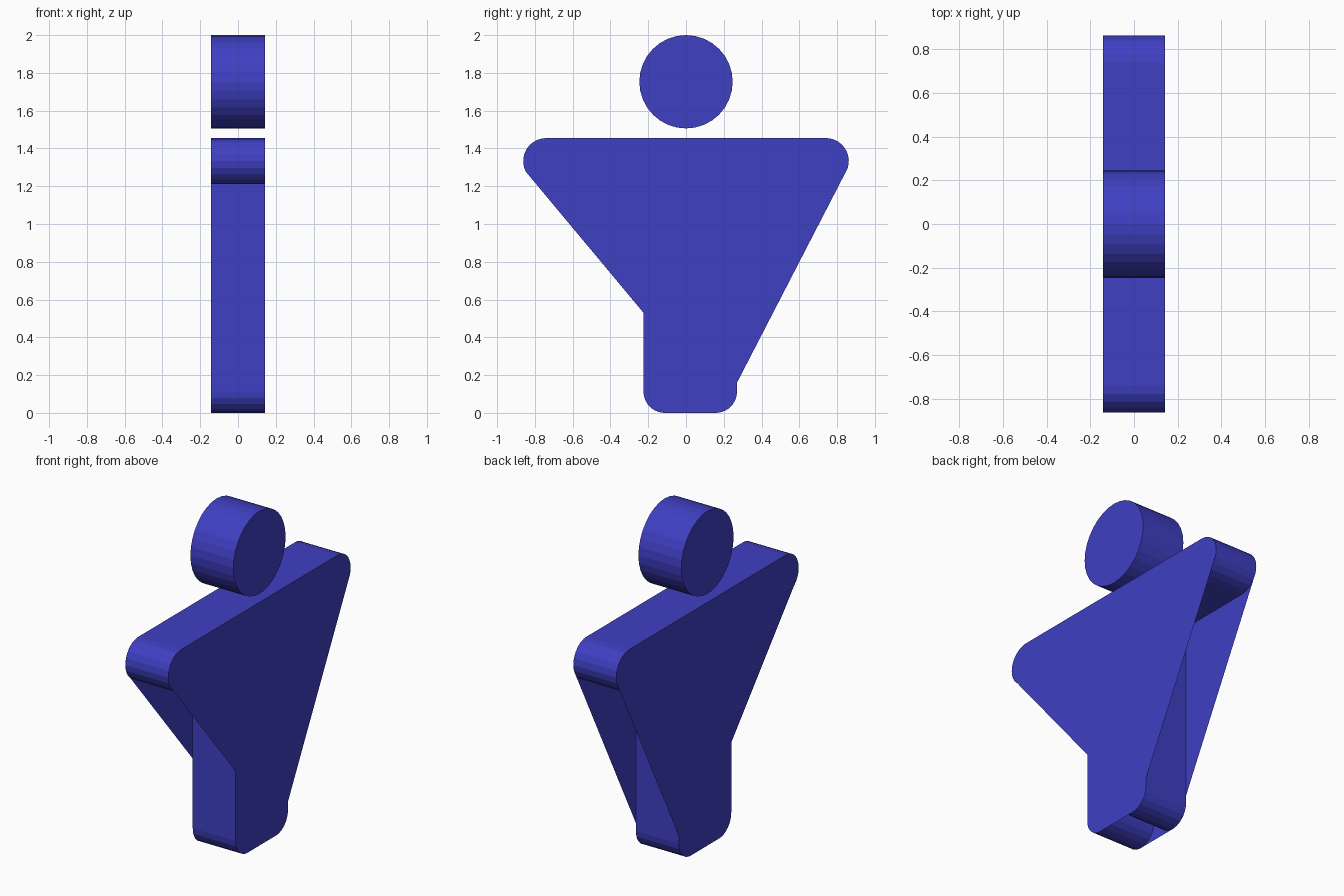
import bpy, bmesh, math

if "Cube" in bpy.data.objects:
    bpy.data.objects.remove(bpy.data.objects["Cube"])

HALF = 0.142          # half thickness along x
ARM_Y, ARM_Z, ARM_R = 0.74, 1.333, 0.122
LEG_R = 0.113
LEFT_LEG, RIGHT_LEG = -0.112, 0.157
CROTCH = 0.69

blue = bpy.data.materials.new("blue")
blue.diffuse_color = (0.05, 0.05, 0.55, 1)
blue.use_nodes = True
blue.node_tree.nodes["Principled BSDF"].inputs["Base Color"].default_value = blue.diffuse_color


def arc(cy, cz, r, a0, a1, n=10):
    """Points of a circular arc in the y-z plane, angles in degrees."""
    angles = [math.radians(a0 + (a1 - a0) * i / n) for i in range(n + 1)]
    return [(cy + r * math.cos(a), cz + r * math.sin(a)) for a in angles]


def add_walls(bm, outline):
    """Closed strip of side walls, outline given counter-clockwise."""
    front = [bm.verts.new((HALF, y, z)) for y, z in outline]
    back = [bm.verts.new((-HALF, y, z)) for y, z in outline]
    n = len(outline)
    for i in range(n):
        j = (i + 1) % n
        bm.faces.new((front[i], back[i], back[j], front[j]))


def add_caps(bm, outline):
    """Flat plates on both faces."""
    bm.faces.new([bm.verts.new((HALF, y, z)) for y, z in outline])
    bm.faces.new([bm.verts.new((-HALF, y, z)) for y, z in reversed(outline)])


def finish(name, bm):
    mesh = bpy.data.meshes.new(name)
    bm.to_mesh(mesh)
    bm.free()
    mesh.materials.append(blue)
    bpy.context.collection.objects.link(bpy.data.objects.new(name, mesh))


# Head: a disc
bm = bmesh.new()
head = arc(0, 1.753, 0.247, 0, 360, 32)[:-1]
add_walls(bm, head)
add_caps(bm, head)
finish("head", bm)

# Body walls: rounded arm bar, torso and two round-ended legs with a slit
arm_bottom = ARM_Z - ARM_R
left_edge, right_edge = LEFT_LEG - LEG_R, RIGHT_LEG + LEG_R
walls = (
    arc(ARM_Y, ARM_Z, ARM_R, -90, 90)
    + arc(-ARM_Y, ARM_Z, ARM_R, 90, 270)
    + [(left_edge, arm_bottom)]
    + arc(LEFT_LEG, LEG_R, LEG_R, 180, 360)
    + [(LEFT_LEG + LEG_R, CROTCH), (RIGHT_LEG - LEG_R, CROTCH)]
    + arc(RIGHT_LEG, LEG_R, LEG_R, 180, 360)
    + [(right_edge, arm_bottom)]
)
bm = bmesh.new()
add_walls(bm, walls)
finish("body_walls", bm)

# Body plates: span diagonally from the arm ends to the legs
plates = (
    arc(ARM_Y, ARM_Z, ARM_R, -18, 90)
    + arc(-ARM_Y, ARM_Z, ARM_R, 90, 207)
    + [(left_edge, 0.53)]
    + arc(LEFT_LEG, LEG_R, LEG_R, 180, 270)
    + arc(RIGHT_LEG, LEG_R, LEG_R, 270, 360)
    + [(right_edge, 0.16)]
)
bm = bmesh.new()
add_caps(bm, plates)
finish("body_plates", bm)
